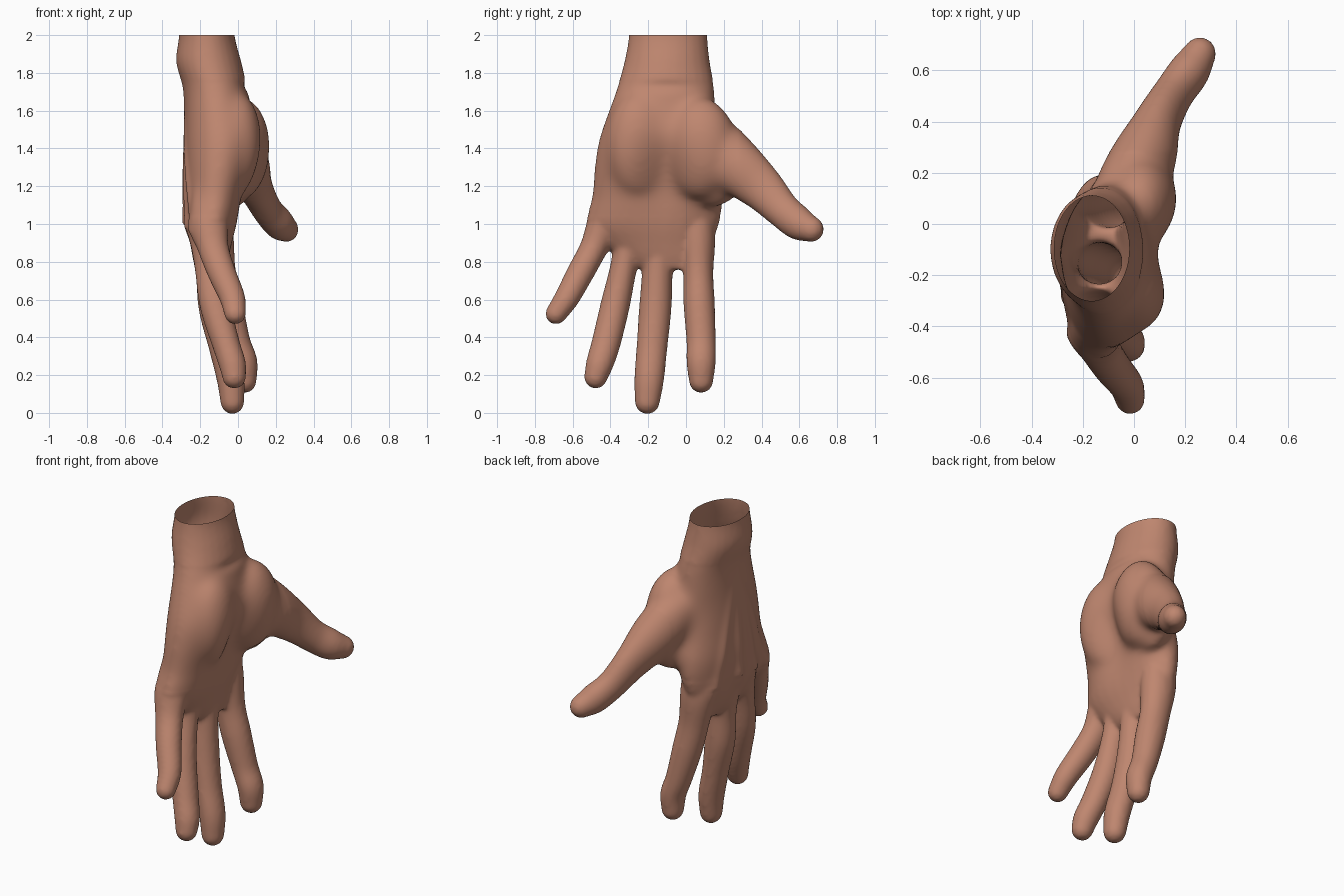
import bpy, bmesh, math
from mathutils import Vector

if "Cube" in bpy.data.objects:
    bpy.data.objects.remove(bpy.data.objects["Cube"], do_unlink=True)

SIDES = 28


def smooth_path(points, steps=5):
    """Catmull-Rom interpolation of (x, y, z, half depth, half width) stations."""
    p = [Vector(q) for q in points]
    p = [2 * p[0] - p[1]] + p + [2 * p[-1] - p[-2]]
    out = []
    for a, b, c, d in zip(p, p[1:], p[2:], p[3:]):
        for k in range(steps):
            t = k / steps
            out.append(0.5 * (2 * b + (c - a) * t + (2 * a - 5 * b + 4 * c - d) * t ** 2
                              + (3 * b - a - 3 * c + d) * t ** 3))
    return out + [p[-2]]


def loft(bm, points, level=False, round_tip=True):
    """Elliptical tube along a path, with a domed far end."""
    path = smooth_path(points)
    pos = [Vector(q[:3]) for q in path]
    stations = []
    for i, q in enumerate(path):
        tan = (pos[min(i + 1, len(pos) - 1)] - pos[max(i - 1, 0)]).normalized()
        stations.append((pos[i], Vector((0, 0, -1)) if level else tan, q[3], q[4]))
    if round_tip:
        c, tan, ru, rv = stations[-1]
        for deg in (20, 40, 58, 74, 84):
            a = math.radians(deg)
            stations.append((c + tan * rv * math.sin(a), tan, ru * math.cos(a), rv * math.cos(a)))
    rings = []
    for c, tan, ru, rv in stations:
        u = Vector((1, 0, 0))
        u = (u - tan * u.dot(tan)).normalized()
        v = tan.cross(u)
        rings.append([bm.verts.new(c + u * ru * math.cos(a) + v * rv * math.sin(a))
                      for a in (2 * math.pi * k / SIDES for k in range(SIDES))])
    for r, s in zip(rings, rings[1:]):
        for k in range(SIDES):
            j = (k + 1) % SIDES
            bm.faces.new((r[k], r[j], s[j], s[k]))
    bm.faces.new(rings[0][::-1])
    bm.faces.new(rings[-1])


def mound(bm, centre, size):
    """Fleshy pad of the palm."""
    made = bmesh.ops.create_uvsphere(bm, u_segments=24, v_segments=16, radius=1)["verts"]
    for v in made:
        v.co = Vector(a * s + c for a, s, c in zip(v.co, size, centre))


bm = bmesh.new()

# wrist and palm
loft(bm, [(-.165, -.095, 2.15, .147, .207), (-.165, -.095, 2.0, .147, .207),
          (-.155, -.1, 1.86, .172, .226), (-.12, -.108, 1.72, .17, .258),
          (-.1, -.13, 1.58, .182, .29), (-.085, -.15, 1.45, .2, .315),
          (-.1, -.155, 1.3, .185, .335), (-.12, -.15, 1.15, .165, .35),
          (-.135, -.175, 1.0, .138, .35), (-.14, -.155, .9, .112, .29),
          (-.135, -.12, .82, .085, .22), (-.125, -.09, .76, .055, .15)],
     level=True, round_tip=False)
mound(bm, (.02, .08, 1.4), (.155, .19, .27))
mound(bm, (-.01, -.25, 1.42), (.145, .18, .28))

# web between thumb and index finger
mound(bm, (-.01, .15, 1.24), (.09, .14, .15))

# thumb
loft(bm, [(-.06, .02, 1.54, .13, .13), (-.01, .14, 1.41, .14, .165),
          (.045, .27, 1.3, .125, .15), (.095, .4, 1.19, .09, .12),
          (.155, .51, 1.075, .078, .095), (.215, .595, 1.005, .08, .09),
          (.255, .662, .972, .066, .069)])

# fingers
loft(bm, [(-.13, .04, 1.1, .1, .1), (-.125, .06, .92, .105, .095),
          (-.1, .065, .74, .09, .08), (-.06, .07, .57, .087, .083),
          (-.01, .08, .38, .075, .078), (.03, .08, .27, .073, .078), (.035, .08, .17, .064, .065)])
loft(bm, [(-.15, -.11, 1.1, .1, .1), (-.15, -.14, .92, .105, .095),
          (-.135, -.152, .74, .09, .082), (-.12, -.163, .55, .088, .086),
          (-.08, -.18, .35, .075, .082), (-.04, -.195, .18, .073, .079), (-.03, -.205, .06, .064, .067)])
loft(bm, [(-.15, -.25, 1.1, .1, .09), (-.155, -.29, .94, .1, .09),
          (-.145, -.328, .78, .086, .072), (-.12, -.375, .57, .083, .078),
          (-.065, -.423, .37, .074, .077), (-.03, -.457, .26, .072, .073), (-.02, -.478, .19, .063, .062)])
loft(bm, [(-.15, -.38, 1.15, .1, .09), (-.15, -.435, 1.0, .1, .09),
          (-.13, -.49, .87, .082, .074), (-.085, -.56, .74, .075, .072),
          (-.03, -.63, .61, .068, .066), (-.015, -.688, .525, .058, .057)])

bmesh.ops.recalc_face_normals(bm, faces=bm.faces)
mesh = bpy.data.meshes.new("hand")
bm.to_mesh(mesh)
bm.free()
hand = bpy.data.objects.new("hand", mesh)
bpy.context.collection.objects.link(hand)

# fuse the parts into one soft skin
fuse = hand.modifiers.new("fuse", "REMESH")
fuse.mode = "VOXEL"
fuse.voxel_size = .0125
soften = hand.modifiers.new("soften", "SMOOTH")
soften.factor = .5
soften.iterations = 9
bpy.context.view_layer.update()
skin_mesh = bpy.data.meshes.new_from_object(hand.evaluated_get(bpy.context.evaluated_depsgraph_get()))
hand.modifiers.clear()
hand.data = skin_mesh


def bump(d, width):
    return math.exp(-(d / width) ** 2)


bm = bmesh.new()
bm.from_mesh(skin_mesh)

# blend the pads into the palm, more strongly towards its middle
for reach in (.1, .16, .22, .28):
    pads = [v for v in bm.verts if abs(v.co.z - 1.4) < reach + .08 and v.co.y < reach]
    for _ in range(14):
        bmesh.ops.smooth_vert(bm, verts=pads, factor=.5,
                              use_axis_x=True, use_axis_y=True, use_axis_z=True)
bm.normal_update()

# hollow of the palm, tendons and knuckles on the back, crease at the wrist
KNUCKLES = [(.06, .97), (-.13, 1.0), (-.29, .98), (-.43, .95)]
for v in bm.verts:
    x, y, z = v.co
    nx = v.normal.x
    if nx > 0:
        v.co.x -= .05 * nx * bump(y + .13, .15) * bump(z - 1.24, .22)
        v.co.x -= .012 * nx * bump(z - 1.73, .03) * bump(y + .1, .15)
    elif z > .8:
        for ky, kz in KNUCKLES:
            t = min(max((z - kz) / (1.7 - kz), 0), 1)
            line = ky * (1 - t) - .1 * t
            if z > kz:
                v.co.x += .012 * nx * bump(y - line, .03) * bump(z - 1.2, .3)
            v.co.x += .014 * nx * bump(y - ky, .05) * bump(z - kz, .07)

# open wrist
bmesh.ops.bisect_plane(bm, geom=bm.verts[:] + bm.edges[:] + bm.faces[:],
                       plane_co=(0, 0, 2), plane_no=(0, 0, 1), clear_outer=True)
for f in bm.faces:
    f.smooth = True
bm.to_mesh(skin_mesh)
bm.free()

skin = bpy.data.materials.new("skin")
colour = (.52, .24, .16, 1)
skin.diffuse_color = colour
skin.use_nodes = True
for node in skin.node_tree.nodes:
    if node.type == "BSDF_PRINCIPLED":
        node.inputs["Base Color"].default_value = colour
skin_mesh.materials.clear()
skin_mesh.materials.append(skin)
